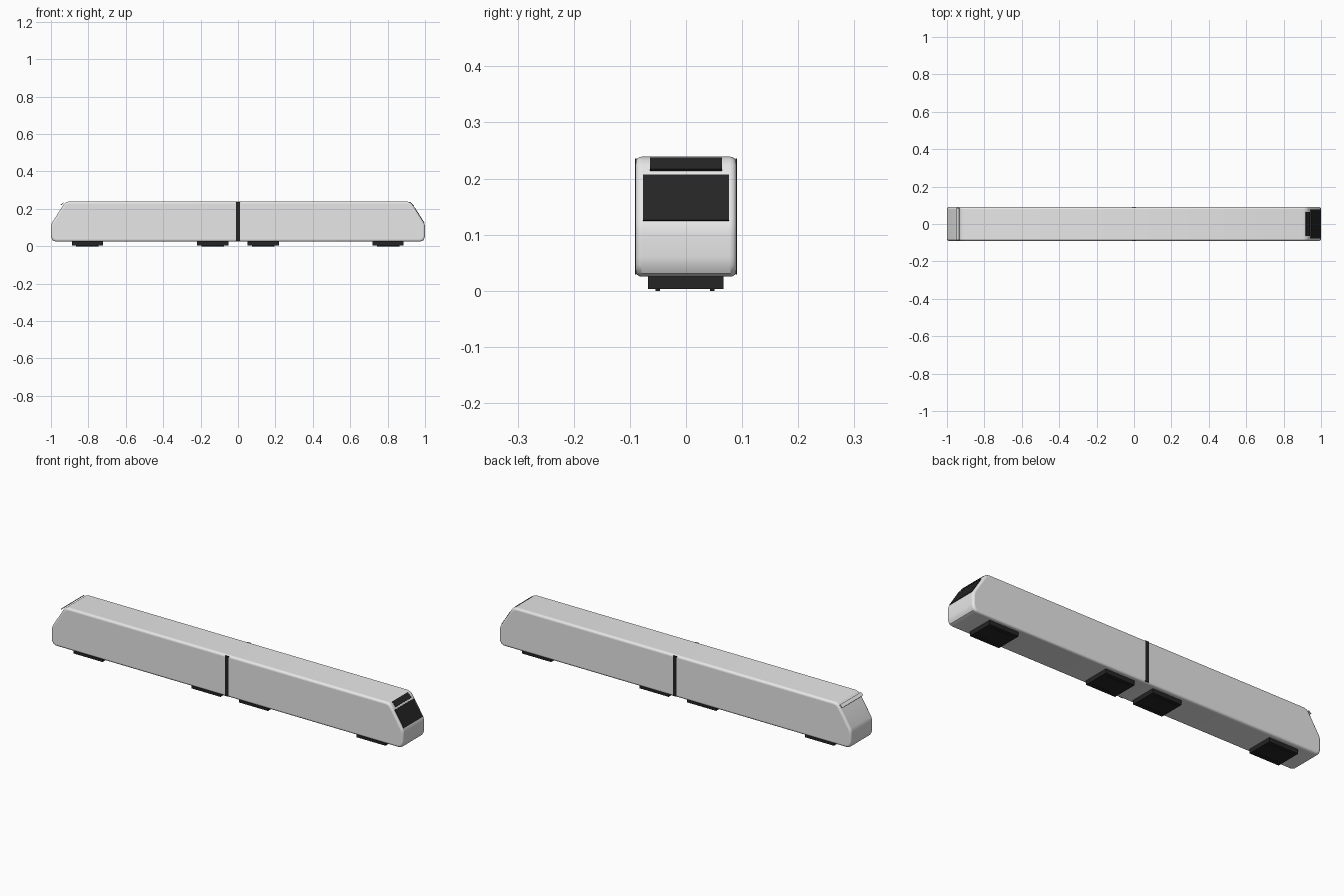
import bpy, bmesh, math
from mathutils import Vector

if "Cube" in bpy.data.objects:
    bpy.data.objects.remove(bpy.data.objects["Cube"], do_unlink=True)


def material(name, value):
    m = bpy.data.materials.new(name)
    m.use_nodes = True
    m.diffuse_color = (value, value, value, 1)
    m.node_tree.nodes["Principled BSDF"].inputs["Base Color"].default_value = (value, value, value, 1)
    return m


GREY = material("light grey paint", 0.8)
BLACK = material("black", 0.018)


def finish(name, bm, mat, bevel=0, segments=3):
    bmesh.ops.recalc_face_normals(bm, faces=bm.faces)
    mesh = bpy.data.meshes.new(name)
    bm.to_mesh(mesh)
    bm.free()
    mesh.materials.append(mat)
    ob = bpy.data.objects.new(name, mesh)
    bpy.context.collection.objects.link(ob)
    if bevel:
        mod = ob.modifiers.new("rounded edges", "BEVEL")
        mod.width, mod.segments = bevel, segments
        mod.limit_method, mod.angle_limit = "ANGLE", math.radians(40)
    return ob


def extrude(name, profile, half_width, mat):
    """Extrude an x-z outline across the width."""
    bm = bmesh.new()
    face = bm.faces.new([bm.verts.new((x, -half_width, z)) for x, z in profile])
    out = bmesh.ops.extrude_face_region(bm, geom=[face])
    moved = [v for v in out["geom"] if isinstance(v, bmesh.types.BMVert)]
    bmesh.ops.translate(bm, verts=moved, vec=(0, 2 * half_width, 0))
    return finish(name, bm, mat)


def box(name, low, high, mat, bevel=0):
    bm = bmesh.new()
    bmesh.ops.create_cube(bm, size=1)
    low, high = Vector(low), Vector(high)
    bmesh.ops.scale(bm, vec=high - low, verts=bm.verts)
    bmesh.ops.translate(bm, vec=(low + high) / 2, verts=bm.verts)
    return finish(name, bm, mat, bevel)


def sloped_plate(name, bottom, top, half_width, mat, depth=0.004):
    """Thin plate lying on the sloping nose, given its outer x-z line."""
    a, b = Vector(bottom), Vector(top)
    inward = Vector((a.y - b.y, b.x - a.x)).normalized() * depth
    return extrude(name, [a, b, b + inward, a + inward], half_width, mat)


# Body shell: one side outline, mirrored for the other end
nose = [(0.975, 0.025), (0.99, 0.031), (0.998, 0.045), (1.0, 0.06), (1.0, 0.1),
        (0.999, 0.112), (0.994, 0.126), (0.943, 0.207), (0.932, 0.224),
        (0.922, 0.234), (0.905, 0.239)]
outline = nose + [(-x, z) for x, z in reversed(nose)]
body = extrude("body_shell", outline, 0.09, GREY)
mod = body.modifiers.new("rounded sides", "BEVEL")
mod.width, mod.segments = 0.011, 4
mod.limit_method, mod.angle_limit = "ANGLE", math.radians(50)
bpy.ops.object.select_all(action="DESELECT")
body.select_set(True)
bpy.context.view_layer.objects.active = body
bpy.ops.object.shade_smooth_by_angle(angle=math.radians(35))

# Windscreen and destination sign on the driving end
sloped_plate("windscreen", (0.9965, 0.126), (0.9455, 0.207), 0.077, BLACK)
sloped_plate("destination_sign", (0.942, 0.217), (0.92, 0.2375), 0.064, BLACK, 0.006)

# Body-coloured lip across the plain end
sloped_plate("rear_lip", (-0.929, 0.2285), (-0.943, 0.2165), 0.085, GREY, -0.004).location = (-0.003, 0, 0.002)

# Dark joint between the two cars, on both sides
for side, name in ((-1, "front"), (1, "back")):
    y = sorted((side * 0.088, side * 0.0912))
    box("car_joint_" + name, (-0.01, y[0], 0.029), (0.01, y[1], 0.236), BLACK)

# Bogies with small skids beneath
for i, x in enumerate((-0.805, -0.135, 0.135, 0.803)):
    box(f"bogie_{i + 1}", (x - 0.083, -0.068, 0.003), (x + 0.083, 0.067, 0.03), BLACK)
    for y in (-0.05, 0.047):
        box(f"bogie_{i + 1}_skid", (x - 0.06, y - 0.004, 0), (x + 0.06, y + 0.004, 0.004), BLACK)
